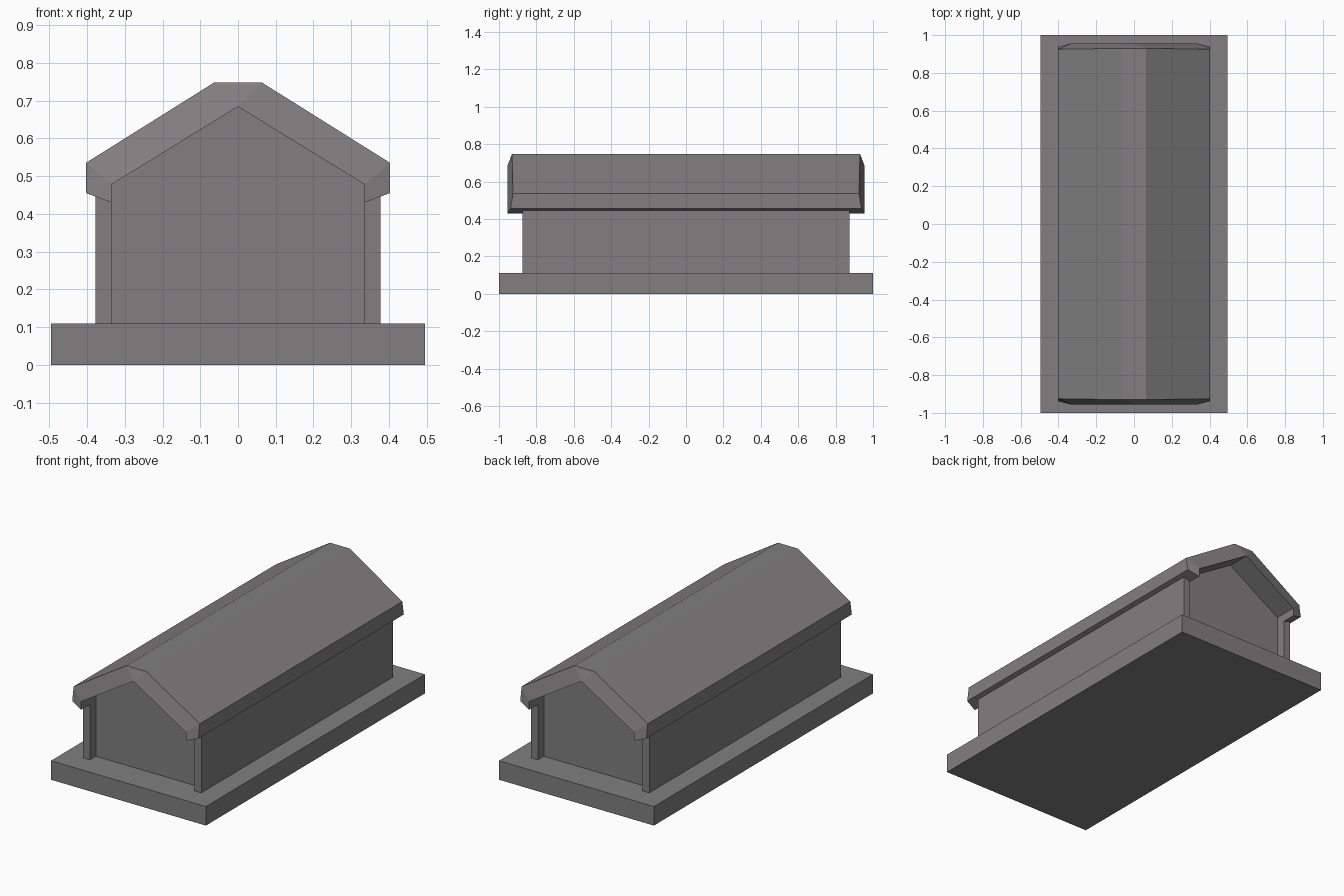
import bpy, bmesh

if "Cube" in bpy.data.objects:
    bpy.data.objects.remove(bpy.data.objects["Cube"])

grey = bpy.data.materials.new("warm grey")
grey.diffuse_color = (0.22, 0.212, 0.212, 1)
grey.use_nodes = True
grey.node_tree.nodes["Principled BSDF"].inputs["Base Color"].default_value = grey.diffuse_color


def sweep(name, profile, caps=None):
    """Closed solid along y from (x, z, half_length) points; caps list the end faces."""
    bm = bmesh.new()
    ends = [[bm.verts.new((x, s * h, z)) for x, z, h in profile] for s in (-1, 1)]
    n = len(profile)
    for i in range(n):
        j = (i + 1) % n
        bm.faces.new((ends[0][i], ends[0][j], ends[1][j], ends[1][i]))
    for ring in ends:
        for cap in caps or [range(n)]:
            bm.faces.new([ring[i] for i in cap])
    bmesh.ops.recalc_face_normals(bm, faces=bm.faces)
    mesh = bpy.data.meshes.new(name)
    bm.to_mesh(mesh)
    bm.free()
    mesh.materials.append(grey)
    obj = bpy.data.objects.new(name, mesh)
    bpy.context.collection.objects.link(obj)
    return obj


def prism(name, points, half):
    return sweep(name, [(x, z, half) for x, z in points])


# Base slab
prism("base_slab", [(-0.495, 0), (0.495, 0), (0.495, 0.11), (-0.495, 0.11)], 1.0)

# Gabled body, its ends recessed behind the side walls
prism("gabled_body", [(-0.335, 0.11), (0.335, 0.11), (0.335, 0.478),
                      (0, 0.684), (-0.335, 0.478)], 0.82)

# Side walls
for name, s in (("left_wall", -1), ("right_wall", 1)):
    prism(name, [(s * 0.335, 0.11), (s * 0.378, 0.11),
                 (s * 0.378, 0.447), (s * 0.335, 0.432)], 0.875)

# Roof shell: outer line, then inner line, with slanted end faces
outer = [(0.403, 0.455, 0.938), (0.403, 0.535, 0.925), (0.063, 0.748, 0.93)]
inner = [(0.335, 0.43, 0.955), (0.335, 0.478, 0.955)]
flip = lambda pts: [(-x, z, h) for x, z, h in reversed(pts)]
ring = outer + flip(outer) + [(-x, z, h) for x, z, h in inner] \
    + [(0, 0.684, 0.955)] + inner[::-1]
sweep("roof", ring, [(0, 1, 9, 10), (1, 2, 8, 9), (2, 3, 8),
                     (3, 4, 7, 8), (4, 5, 6, 7)])
